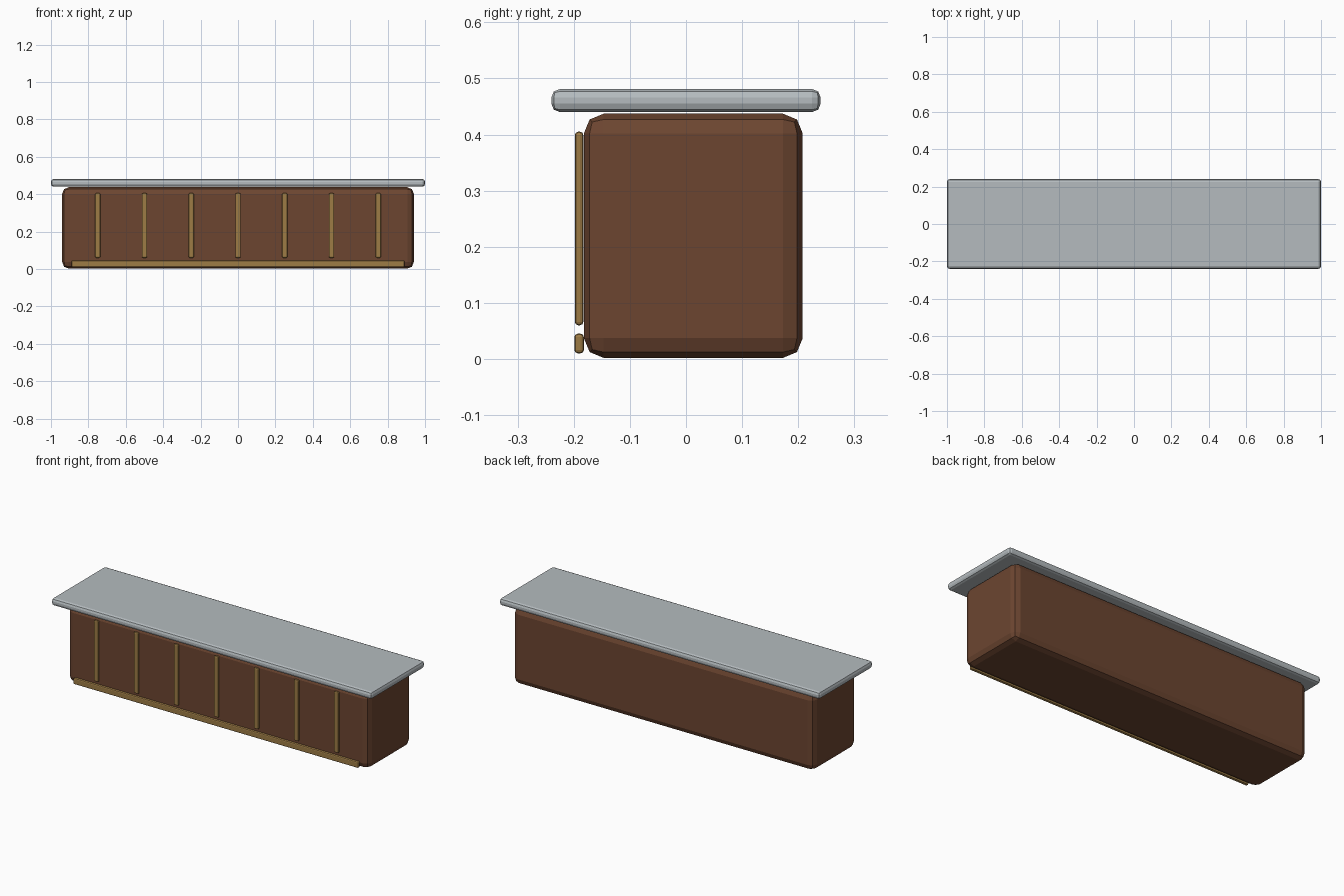
import bpy, bmesh

if "Cube" in bpy.data.objects:
    bpy.data.objects.remove(bpy.data.objects["Cube"])


def material(name, color):
    m = bpy.data.materials.new(name)
    m.diffuse_color = (*color, 1)
    m.use_nodes = True
    m.node_tree.nodes["Principled BSDF"].inputs["Base Color"].default_value = m.diffuse_color
    return m


def rounded_box(name, lo, hi, bevel, mat):
    """Box between two corners with a two-segment bevel on all edges."""
    bm = bmesh.new()
    bmesh.ops.create_cube(bm, size=1)
    for v in bm.verts:
        v.co = [(a + b) / 2 + c * (b - a) for a, b, c in zip(lo, hi, v.co)]
    mesh = bpy.data.meshes.new(name)
    bm.to_mesh(mesh)
    bm.free()
    mesh.materials.append(mat)
    ob = bpy.data.objects.new(name, mesh)
    bpy.context.collection.objects.link(ob)
    mod = ob.modifiers.new("bevel", 'BEVEL')
    mod.width = bevel
    mod.segments = 2
    return ob


wood = material("dark_wood", (0.15, 0.06, 0.03))
trim = material("light_trim", (0.34, 0.2, 0.06))
steel = material("counter_grey", (0.46, 0.5, 0.52))

# Counter body, set slightly towards the back
rounded_box("counter_body", (-0.94, -0.182, 0.002), (0.94, 0.208, 0.437), 0.035, wood)

# Overhanging counter top
rounded_box("counter_top", (-1, -0.24, 0.44), (1, 0.24, 0.481), 0.015, steel)

# Vertical trim strips on the front
for i in range(7):
    x = (i - 3) * 0.25
    rounded_box(f"front_strip_{i + 1}", (x - 0.014, -0.198, 0.06),
                (x + 0.014, -0.183, 0.405), 0.006, trim)

# Base rail along the front
rounded_box("base_rail", (-0.89, -0.199, 0.01), (0.89, -0.182, 0.045), 0.006, trim)
